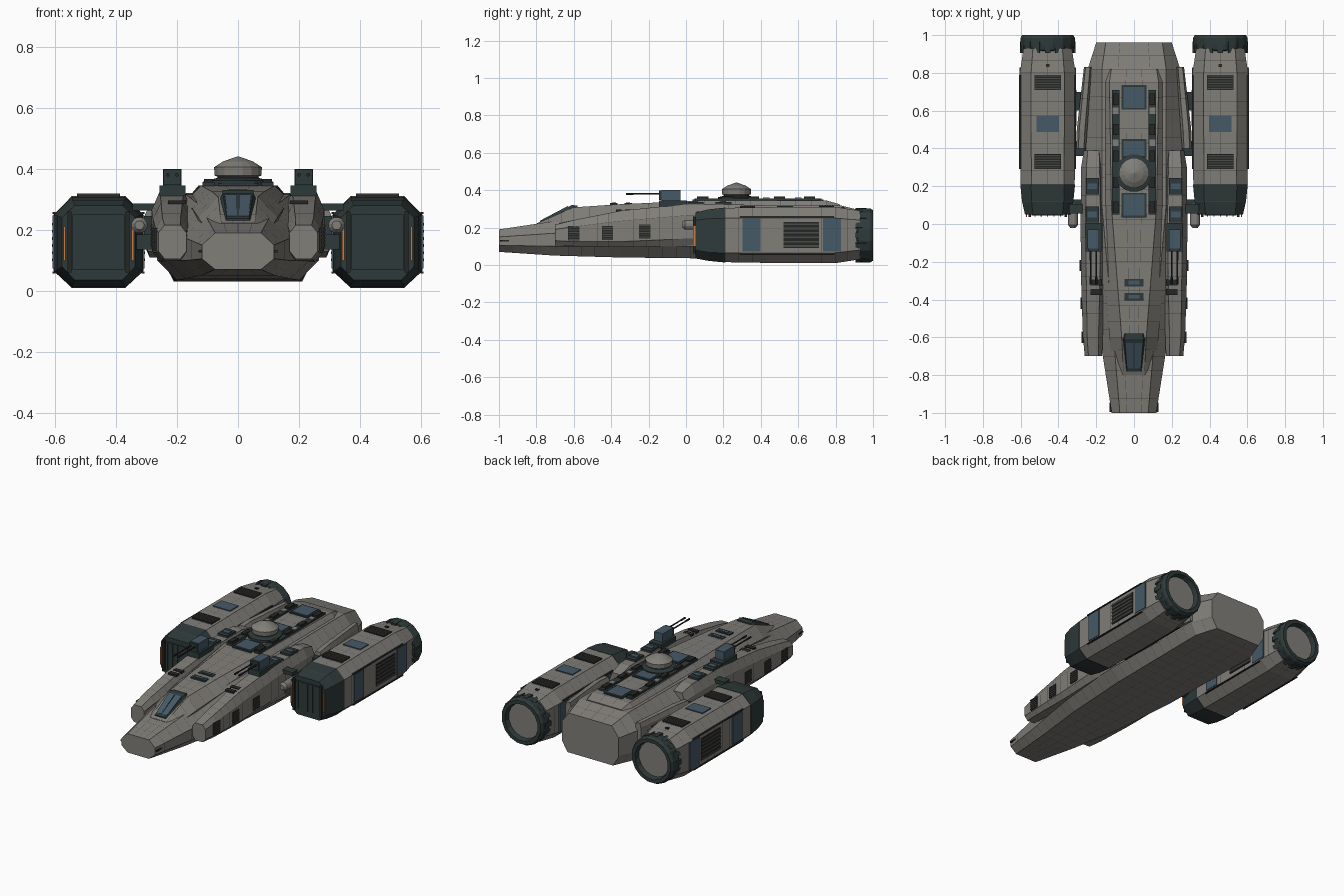
import bpy, bmesh, math
from mathutils import Vector, Matrix

cube = bpy.data.objects.get("Cube")
if cube:
    bpy.data.objects.remove(cube, do_unlink=True)


def material(name, rgb):
    m = bpy.data.materials.new(name)
    m.use_nodes = True
    m.diffuse_color = (*rgb, 1)
    m.node_tree.nodes["Principled BSDF"].inputs["Base Color"].default_value = (*rgb, 1)
    return m


GREY = material("hull grey", (0.22, 0.21, 0.19))
LINE = material("panel line", (0.07, 0.07, 0.065))
TEAL = material("dark teal", (0.028, 0.042, 0.042))
BLUE = material("slate blue", (0.06, 0.1, 0.135))
BLACK = material("vent black", (0.018, 0.02, 0.018))
ORANGE = material("orange glow", (0.6, 0.2, 0.05))


def finish(name, bm, *mats):
    bmesh.ops.recalc_face_normals(bm, faces=bm.faces)
    mesh = bpy.data.meshes.new(name)
    bm.to_mesh(mesh)
    bm.free()
    for m in mats:
        mesh.materials.append(m)
    ob = bpy.data.objects.new(name, mesh)
    bpy.context.collection.objects.link(ob)
    return ob


def skin(name, rings, mat, caps=True, panels=False):
    """Skin closed rings of points; panels outlines each face with a thin seam."""
    bm = bmesh.new()
    vs = [[bm.verts.new(p) for p in ring] for ring in rings]
    n = len(vs[0])
    sides = [bm.faces.new((a[i], a[(i + 1) % n], b[(i + 1) % n], b[i]))
             for a, b in zip(vs, vs[1:]) for i in range(n)]
    if caps:
        bm.faces.new(vs[0])
        bm.faces.new(vs[-1])
    if panels:
        bmesh.ops.recalc_face_normals(bm, faces=bm.faces)
        seams = bmesh.ops.inset_individual(bm, faces=sides, thickness=0.0013)
        for f in seams["faces"]:
            f.material_index = 1
    return finish(name, bm, mat, LINE)


def octagon(y, cx, hw, top, bot, z0, zl, zu, z1, split):
    """Eight-sided section: side, top and bottom half widths, four heights."""
    pts = [(bot, z0), (hw, zl), (hw, zu), (top, z1), (-top, z1), (-hw, zu), (-hw, zl), (-bot, z0)]
    out = []
    for i, a in enumerate(pts):
        a, b = Vector(a), Vector(pts[(i + 1) % 8])
        k = split if i in (3, 7) else 1
        out += [a.lerp(b, j / k) for j in range(k)]
    return [(cx + p.x, y, p.y) for p in out]


def loft(name, stations, mat, step=0, split=1):
    """Loft octagons along y, cut into plates about step long."""
    rows = [stations[0]]
    for a, b in zip(stations, stations[1:]):
        k = max(1, round((b[0] - a[0]) / step)) if step else 1
        rows += [[u + (v - u) * j / k for u, v in zip(a, b)] for j in range(1, k + 1)]
    return skin(name, [octagon(*r, split) for r in rows], mat, panels=step > 0)


def boxes(name, items, mat):
    """One object from several (centre, size) boxes."""
    bm = bmesh.new()
    for c, s in items:
        bmesh.ops.create_cube(bm, size=1, matrix=Matrix.Translation(c) @ Matrix.Diagonal((*s, 1)))
    return finish(name, bm, mat)


def lathe(name, centre, profile, axis, sides, mat, caps=True):
    """Turn (radius, distance) pairs around the x, y or z axis."""
    rings = []
    for r, d in profile:
        ring = []
        for i in range(sides):
            t = math.tau * (i + 0.5) / sides
            u, v = r * math.cos(t), r * math.sin(t)
            p = {"x": (d, u, v), "y": (u, d, v), "z": (u, v, d)}[axis]
            ring.append(Vector(centre) + Vector(p))
        rings.append(ring)
    return skin(name, rings, mat, caps)


def grill(name, c, size, normal):
    """Dark vent plate with raised slats running along y."""
    boxes(name, [(c, size)], BLACK)
    across = 1 if normal == 2 else 2
    slats = []
    for i in range(6):
        p, s = list(c), list(size)
        p[across] += size[across] * ((i + 0.5) / 6 - 0.5)
        s[across] = size[across] / 16
        s[normal] += 0.006
        slats.append((p, s))
    boxes(name + "_slats", slats, LINE)


# Main hull, tapering to the nose
loft("main_hull", [
    (-1, 0, .118, .075, .075, .07, .105, .15, .19),
    (-.7, 0, .165, .1, .12, .05, .1, .17, .235),
    (-.35, 0, .235, .13, .17, .04, .1, .2, .285),
    (.1, 0, .265, .17, .2, .035, .1, .23, .315),
    (.82, 0, .245, .17, .21, .03, .1, .23, .32),
    (.96, 0, .2, .15, .16, .035, .1, .22, .285)], GREY, .075, 4)

# Raised spine on the back
loft("spine", [
    (-.8, 0, .1, .055, .1, .1, .15, .195, .222),
    (-.6, 0, .13, .065, .13, .1, .15, .24, .308),
    (-.35, 0, .15, .085, .13, .1, .15, .27, .325),
    (.1, 0, .18, .12, .13, .1, .15, .285, .345),
    (.75, 0, .18, .13, .13, .1, .15, .285, .345),
    (.82, 0, .165, .12, .13, .1, .15, .275, .325)], GREY, .08, 3)

# Canopy and its glass panes
loft("canopy_frame", [
    (-.78, 0, .042, .036, .042, .2, .21, .225, .237),
    (-.61, 0, .058, .05, .058, .25, .27, .305, .32),
    (-.58, 0, .055, .045, .055, .25, .27, .3, .318)], TEAL)
for s in (-1, 1):
    loft("canopy_glass", [
        (-.765, s * .019, .016, .016, .016, .22, .225, .24, .245),
        (-.63, s * .024, .02, .02, .02, .28, .285, .311, .316)], BLUE)

# Spine equipment
for y, d in ((.67, .12), (.4, .09), (.1, .12)):
    boxes("hatch_frame", [((0, y, .347), (.13, d + .01, .008))], TEAL)
    boxes("roof_hatch", [((0, y, .35), (.11, d - .01, .012))], BLUE)
for y in (-.31, -.385):
    boxes("forward_vent", [((0, y, .323), (.1, .04, .014))], TEAL)
    boxes("forward_vent_top", [((0, y, .327), (.06, .02, .014))], BLUE)
for s in (-1, 1):
    boxes("roof_rail", [((s * .097, .38, .348), (.04, .66, .016))], TEAL)
    boxes("roof_rail_pads", [((s * .097, y, .356), (.03, .06, .02))
                             for y in (.09, .22, .36, .5, .66)], BLACK)
    boxes("rail_steps", [((s * .097, y, .352), (.032, .035, .016)) for y in (.43, .6)], GREY)

# Dorsal dome
lathe("dome_collar", (0, .27, 0), [(.1, .34), (.1, .362), (.07, .37), (.06, .385)], "z", 16, TEAL)
lathe("dome", (0, .27, 0), [(.06, .37), (.078, .378), (.08, .405), (.05, .424), (.004, .44)],
      "z", 16, GREY)

# Nose sensors
boxes("nose_probes", [((s * .122, -.97, .13), (.014, .05, .008)) for s in (-1, 1)], BLACK)

for s in (-1, 1):
    # Side sponson
    loft("sponson", [
        (-.7, s * .215, .046, .026, .026, .105, .13, .19, .215),
        (-.6, s * .218, .052, .03, .03, .1, .125, .205, .24),
        (-.35, s * .217, .062, .035, .035, .095, .125, .235, .29),
        (.0, s * .217, .066, .04, .04, .1, .14, .265, .325),
        (.3, s * .217, .063, .035, .035, .1, .14, .265, .325),
        (.39, s * .215, .05, .03, .03, .12, .14, .25, .3)], GREY, .07)
    for y, x, z in ((-.6, .268, .168), (-.42, .275, .17), (-.22, .279, .18)):
        grill("sponson_vent", (s * x, y, z), (.012, .06, .075), 0)
    for y in (.2, .05):
        boxes("deck_box", [((s * .22, y, .325), (.07, .085, .025))], TEAL)
        boxes("deck_box_lid", [((s * .22, y, .335), (.05, .03, .015))], BLUE)
    boxes("deck_vent", [((s * .2, y, .29), (.06, .03, .012)) for y in (-.36, -.31)], BLACK)

    # Twin gun turret
    boxes("turret_base", [((s * .215, -.07, .328), (.085, .15, .035))], TEAL)
    boxes("turret", [((s * .215, -.08, .372), (.06, .1, .055))], BLUE)
    boxes("turret_mantlet", [((s * .215, -.135, .372), (.058, .02, .05))], TEAL)
    for x in (.2, .23):
        lathe("gun_barrel", (s * x, 0, .38), [(.006, -.32), (.006, -.28), (.004, -.28), (.005, -.14)],
              "y", 8, BLACK)

    # Rear fairing and struts carrying the engine
    loft("fairing", [
        (.4, s * .28, .025, .015, .015, .13, .15, .25, .27),
        (.5, s * .275, .028, .015, .015, .11, .14, .25, .28),
        (.83, s * .245, .02, .012, .012, .11, .14, .25, .28)], GREY, .09)
    boxes("engine_struts", [((s * .3, .4, .2), (.09, .08, .09)), ((s * .3, .08, .275), (.09, .05, .022)),
                            ((s * .3, .1, .16), (.08, .06, .05)), ((s * .3, .65, .2), (.1, .1, .07))], TEAL)
    lathe("strut_pod", (s * .323, 0, .215), [(.015, -.02), (.027, -.005), (.027, .09), (.015, .11)],
          "y", 12, GREY)

    # Engine: intake, body and nozzle
    cx = s * .457
    loft("engine_intake", [
        (.05, cx, .12, .078, .078, .035, .08, .24, .28),
        (.12, cx, .136, .085, .085, .022, .068, .247, .297),
        (.21, cx, .145, .088, .088, .013, .063, .25, .307)], TEAL, .08)
    loft("engine_body", [
        (.21, cx, .143, .086, .086, .015, .065, .25, .305),
        (.5, cx, .147, .088, .088, .01, .065, .25, .31),
        (.8, cx, .147, .088, .088, .01, .065, .25, .31),
        (.93, cx, .128, .078, .078, .03, .08, .24, .29)], GREY, .07, 2)
    lathe("nozzle", (cx, 0, .158), [(.12, .9), (.142, .92), (.147, .95), (.147, .985), (.138, 1),
                                    (.116, 1), (.108, .96)], "y", 16, TEAL, False)
    lathe("nozzle_disc", (cx, 0, .158), [(.11, .93), (.11, .968)], "y", 16, GREY)
    bm = bmesh.new()
    for i in range(16):
        place = (Matrix.Translation((cx, .935, .158)) @ Matrix.Rotation(math.tau * i / 16, 4, "Y")
                 @ Matrix.Translation((0, 0, .139)) @ Matrix.Diagonal((.03, .06, .014, 1)))
        bmesh.ops.create_cube(bm, size=1, matrix=place)
    finish("nozzle_teeth", bm, TEAL)

    # Intake face with ribs and glowing strips
    boxes("intake_panel", [((cx, .052, .16), (.17, .014, .18))], TEAL)
    boxes("intake_ribs", [((cx + k * .034, .046, .16), (.006, .01, .17)) for k in range(-2, 3)], TEAL)
    boxes("intake_frame", [((cx + k * .095, .048, .16), (.014, .02, .2)) for k in (-1, 1)], BLACK)
    boxes("intake_strips", [((cx + k * .112, .046, .155), (.007, .016, .11)) for k in (-1, 1)], ORANGE)

    # Engine panels on the sides, top and belly
    for k in (-1, 1):
        x = cx + k * .146
        grill("side_grill", (x, .615, .16), (.008, .19, .14), 0)
        boxes("side_panel", [((x, y, .16), (.009, .095, .175)) for y in (.35, .78)], BLUE)
        boxes("side_rods", [((x, .54, z), (.01, .5, .006)) for z in (.06, .255)], BLACK)
    for y in (.75, .33):
        grill("top_grill", (cx, y, .311), (.14, .08, .01), 2)
    boxes("top_panel", [((cx, .53, .31), (.12, .085, .012))], BLUE)
    boxes("top_port", [((cx, .84, .305), (.02, .015, .01))], BLACK)
